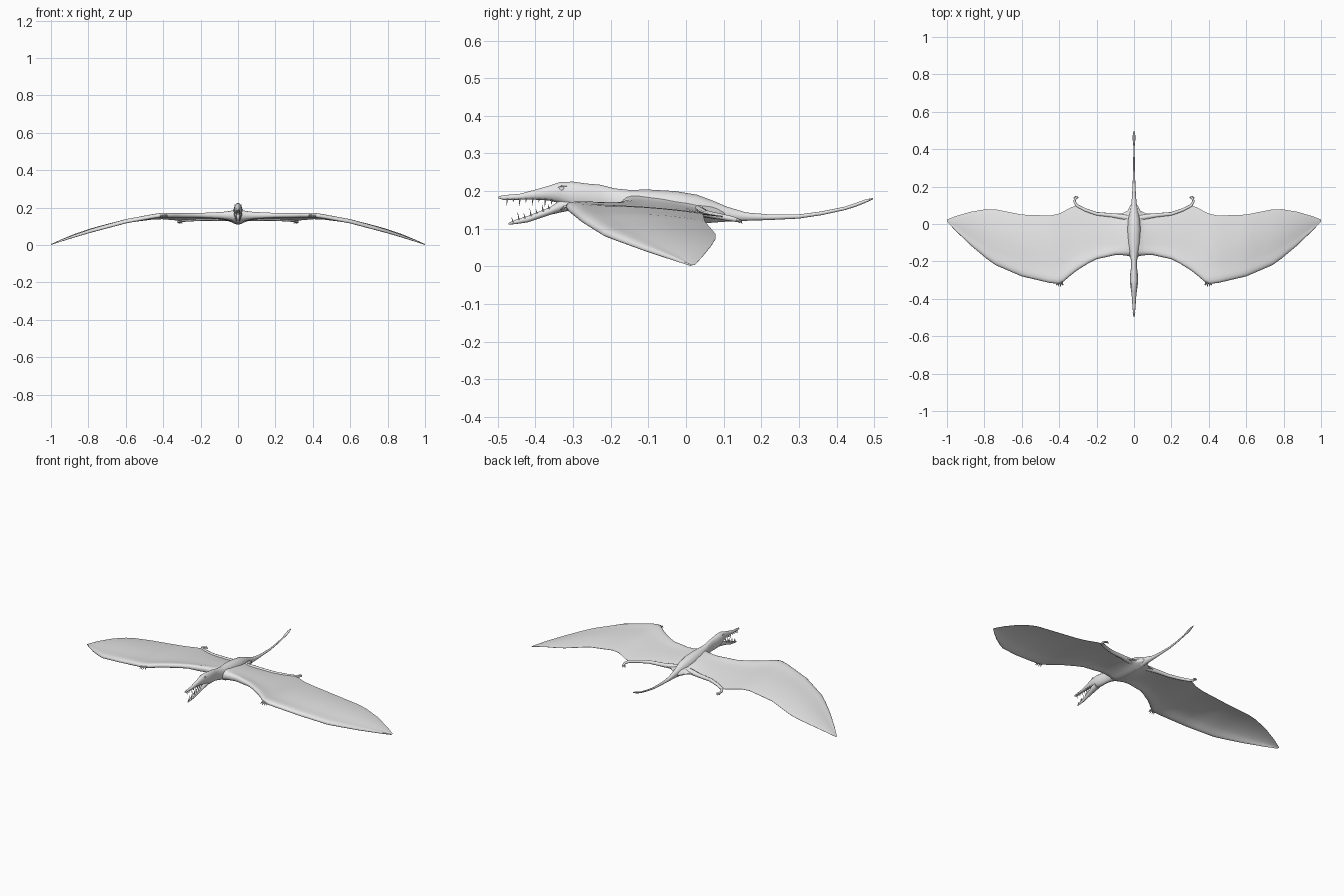
import bpy, bmesh, math
from mathutils import Vector

grey = bpy.data.materials.new("skin grey")
grey.diffuse_color = (0.8, 0.8, 0.8, 1)


def finish(name, bm, mirror=False):
    bmesh.ops.recalc_face_normals(bm, faces=bm.faces)
    me = bpy.data.meshes.new(name)
    bm.to_mesh(me)
    bm.free()
    me.materials.append(grey)
    ob = bpy.data.objects.new(name, me)
    bpy.context.collection.objects.link(ob)
    bpy.ops.object.select_all(action='DESELECT')
    ob.select_set(True)
    bpy.context.view_layer.objects.active = ob
    bpy.ops.object.shade_smooth_by_angle(angle=math.radians(50))
    if mirror:
        mod = ob.modifiers.new("mirror", 'MIRROR')
        mod.merge_threshold = 0.0005
    return ob


def add_loft(bm, rings, cap_start=True):
    vs = [[bm.verts.new(p) for p in r] for r in rings]
    n = len(vs[0])
    for a, b in zip(vs, vs[1:]):
        for i in range(n):
            bm.faces.new((a[i], a[(i + 1) % n], b[(i + 1) % n], b[i]))
    if cap_start:
        bm.faces.new(vs[0])
    bm.faces.new(vs[-1])


def add_tube(bm, pts, radii, n=8):
    # round limb following points
    pts = [Vector(p) for p in pts]
    rings = []
    for i, p in enumerate(pts):
        d = pts[min(i + 1, len(pts) - 1)] - pts[max(i - 1, 0)]
        q = d.to_track_quat('Z', 'Y')
        rings.append([p + q @ Vector((radii[i] * math.cos(2 * math.pi * k / n),
                                      radii[i] * math.sin(2 * math.pi * k / n), 0))
                      for k in range(n)])
    add_loft(bm, rings)


def body_rings(table, n=16):
    # rows: y, top z, bottom z, half width
    rings = []
    for y, zt, zb, w in table:
        rings.append([(w * math.cos(2 * math.pi * k / n), y,
                       (zt + zb) / 2 + (zt - zb) / 2 * math.sin(2 * math.pi * k / n))
                      for k in range(n)])
    return rings


def interp(table, x):
    for a, b in zip(table, table[1:]):
        if x <= b[0]:
            f = (x - a[0]) / (b[0] - a[0])
            return [p + (q - p) * f for p, q in zip(a, b)]
    return list(table[-1])


# Head, neck, trunk and tail in one loft
body = [(-.498, .186, .181, .002), (-.485, .189, .176, .005), (-.44, .193, .177, .008),
        (-.40, .204, .177, .011), (-.365, .214, .175, .014), (-.335, .224, .168, .019),
        (-.30, .225, .150, .022), (-.265, .220, .148, .020), (-.23, .217, .146, .016),
        (-.19, .207, .138, .017), (-.15, .203, .125, .028), (-.10, .204, .113, .036),
        (-.03, .200, .110, .038), (.03, .190, .112, .032), (.07, .175, .116, .021),
        (.11, .158, .119, .014), (.16, .143, .121, .010), (.22, .138, .123, .007),
        (.30, .138, .127, .005), (.36, .146, .136, .004), (.42, .158, .149, .004),
        (.45, .168, .158, .007), (.475, .177, .168, .007), (.497, .182, .178, .002)]
bm = bmesh.new()
add_loft(bm, body_rings(body))
finish("body", bm)

# Lower jaw
jaw = [(-.472, .115, .111, .002), (-.455, .123, .112, .005), (-.42, .134, .117, .008),
       (-.39, .146, .127, .011), (-.36, .158, .137, .015), (-.335, .176, .143, .018),
       (-.305, .180, .149, .019)]
bm = bmesh.new()
add_loft(bm, body_rings(jaw))
finish("lower_jaw", bm)

# Teeth along both jaws
bm = bmesh.new()
for i in range(8):
    y = -.475 + i * .017
    length = .012 if i % 2 else .02
    w = interp(body, y)[3] * .75
    z = interp(body, y)[2] + .004
    add_tube(bm, [(w, y, z), (w, y - .002, z - length)], [.0028, .0004], 6)
for i in range(7):
    y = -.46 + i * .016
    length = .02 if i % 2 else .013
    w = interp(jaw, y)[3] * .75
    z = interp(jaw, y)[1] - .004
    add_tube(bm, [(w, y, z), (w, y - .003, z + length)], [.0028, .0004], 6)
finish("teeth", bm, True)

# Eyes with a brow ridge
bm = bmesh.new()
bmesh.ops.create_uvsphere(bm, u_segments=12, v_segments=8, radius=.007)
for v in bm.verts:
    v.co = Vector((v.co.x * .6 + .0155, v.co.y - .33, v.co.z * .8 + .206))
add_tube(bm, [(.013, -.342, .209), (.016, -.33, .214), (.015, -.316, .213)],
         [.001, .003, .001], 6)
finish("eyes", bm, True)

# Wing stations: x, front y, rear y, front z, rear z, half thickness, camber
wing = [(0, -.175, .11, .158, .138, .040, 0), (.02, -.174, .10, .158, .138, .038, 0),
        (.035, -.170, .07, .159, .138, .032, 0), (.06, -.167, .058, .159, .139, .026, .002),
        (.10, -.166, .054, .159, .140, .020, .004), (.20, -.188, .060, .159, .139, .012, .006),
        (.24, -.208, .072, .159, .136, .012, .006), (.30, -.245, .100, .159, .132, .012, .006),
        (.335, -.272, .090, .160, .133, .012, .006), (.38, -.310, .065, .160, .137, .012, .007),
        (.405, -.320, .054, .159, .139, .012, .008), (.45, -.315, .045, .153, .138, .012, .010),
        (.60, -.280, .050, .124, .119, .011, .014), (.74, -.220, .078, .086, .086, .010, .014),
        (.79, -.184, .079, .072, .074, .009, .013), (.87, -.117, .066, .047, .053, .007, .009),
        (.95, -.040, .043, .021, .025, .005, .004), (1.0, .012, .024, .003, .004, .002, 0)]
chord = [0, .008, .025, .06, .11, .18, .28, .42, .56, .70, .84, .94, 1]
thin = [0, .55, .88, 1, .85, .5, .30, .24, .21, .18, .16, .14, .08]
full = [0, .25, .45, .68, .85, .95, 1, 1, .95, .82, .6, .35, .1]
stations = []
for a, b in zip(wing, wing[1:]):
    steps = max(1, round((b[0] - a[0]) / .04))
    stations += [a[0] + (b[0] - a[0]) * k / steps for k in range(steps)]
stations.append(1.0)
rings = []
for x in stations:
    _, yf, yr, zf, zr, th, cam = interp(wing, x)
    blend = max(0, 1 - x / .18)
    top, under = [], []
    for t, p, q in zip(chord, thin, full):
        h = th * (p + (q - p) * blend)
        z = zf + (zr - zf) * t + cam * 4 * t * (1 - t)
        y = yf + (yr - yf) * t
        top.append((x, y, z + h))
        under.append((x, y, z - h))
    rings.append(top + under[:0:-1])
bm = bmesh.new()
add_loft(bm, rings, cap_start=False)
bmesh.ops.remove_doubles(bm, verts=bm.verts, dist=.00001)
finish("wings", bm, True)

# Wing fingers at the wrist
bm = bmesh.new()
for dx, dy in ((-.02, -.008), (-.006, -.014), (.009, -.013), (.02, -.008)):
    x = .397 + dx * .6
    add_tube(bm, [(x, -.305, .160), (x + dx * .15, -.320 + dy * .3, .158),
                  (x + dx * .3, -.322 + dy, .149)], [.005, .004, .0006], 6)
finish("wrist_claws", bm, True)

# Hind legs along the rear edge, with feet and toes
bm = bmesh.new()
add_tube(bm, [(.02, .03, .145), (.12, .046, .141), (.20, .054, .139), (.26, .075, .135),
              (.305, .098, .131), (.318, .120, .127), (.313, .140, .122)],
         [.018, .012, .010, .009, .008, .007, .005])
for dx, dy, dz in ((-.016, .006, -.006), (-.010, .012, -.008), (.0, .012, -.008),
                   (.008, .006, -.007)):
    add_tube(bm, [(.314, .134, .124), (.314 + dx * .7, .136 + dy * .8, .121),
                  (.312 + dx, .137 + dy, .122 + dz)], [.005, .004, .0006], 6)
finish("hind_legs", bm, True)
